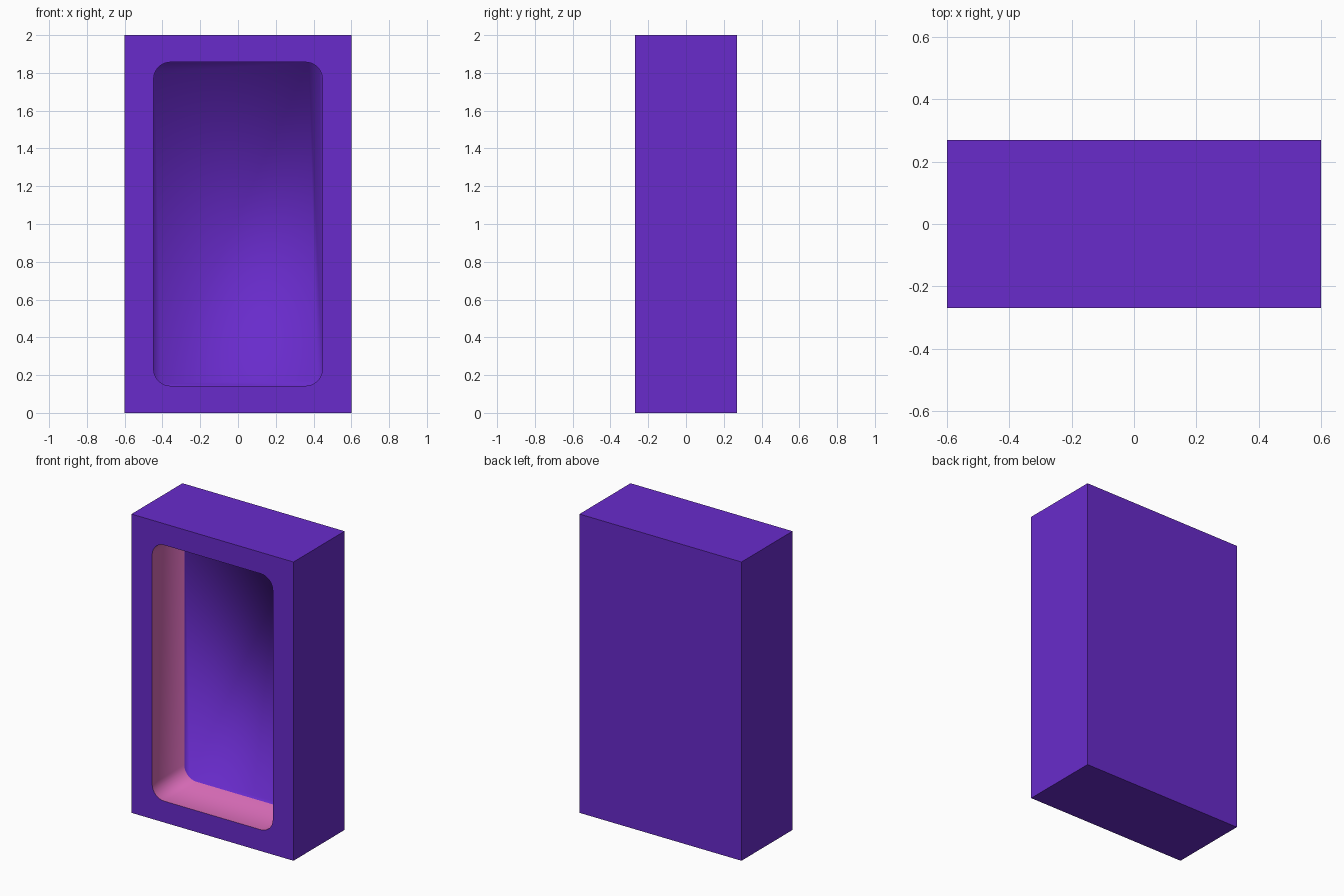
import bpy, bmesh
from math import cos, sin, pi

if "Cube" in bpy.data.objects:
    bpy.data.objects.remove(bpy.data.objects["Cube"])

W, D, H = 0.6, 0.27, 2.0            # half width, half depth, height
RX, Z0, Z1, R = 0.447, 0.143, 1.857, 0.09   # recess opening and corner radius
FLOOR_Y, SEG = 0.07, 8


def material(name, color):
    m = bpy.data.materials.new(name)
    m.diffuse_color = color
    m.use_nodes = True
    m.node_tree.nodes["Principled BSDF"].inputs["Base Color"].default_value = m.diffuse_color
    return m


def rounded_loop(bm, y):
    verts = []
    corners = [(RX - R, Z1 - R), (R - RX, Z1 - R), (R - RX, Z0 + R), (RX - R, Z0 + R)]
    for q, (cx, cz) in enumerate(corners):
        for i in range(SEG + 1):
            a = (q + i / SEG) * pi / 2
            verts.append(bm.verts.new((cx + R * cos(a), y, cz + R * sin(a))))
    return verts


def loop_edges(bm, verts):
    return [bm.edges.get((a, b)) or bm.edges.new((a, b))
            for a, b in zip(verts, verts[1:] + verts[:1])]


bm = bmesh.new()

# Outer box, open at the front
rect = [(-W, 0), (W, 0), (W, H), (-W, H)]
front = [bm.verts.new((x, -D, z)) for x, z in rect]
back = [bm.verts.new((x, D, z)) for x, z in rect]
for i in range(4):
    j = (i + 1) % 4
    bm.faces.new((front[i], back[i], back[j], front[j]))
bm.faces.new(back)

# Recess walls and panel
rim, inner = rounded_loop(bm, -D), rounded_loop(bm, FLOOR_Y)
n = len(rim)
for i in range(n):
    j = (i + 1) % n
    f = bm.faces.new((rim[i], rim[j], inner[j], inner[i]))
    f.material_index = 1
    f.smooth = True
panel = bm.faces.new(inner)
panel.smooth = True

# Front frame around the opening
rim_edges = loop_edges(bm, rim)
bmesh.ops.triangle_fill(bm, edges=loop_edges(bm, front) + rim_edges, use_beauty=True)
for f in list(bm.faces):
    if all(v in rim for v in f.verts):
        bm.faces.remove(f)
for e in rim_edges:
    e.smooth = False
bmesh.ops.recalc_face_normals(bm, faces=bm.faces)

mesh = bpy.data.meshes.new("recessed_case")
bm.to_mesh(mesh)
bm.free()
case = bpy.data.objects.new("recessed_case", mesh)
bpy.context.collection.objects.link(case)
mesh.materials.append(material("purple", (0.14, 0.024, 0.6, 1)))
mesh.materials.append(material("pink", (0.65, 0.14, 0.45, 1)))
